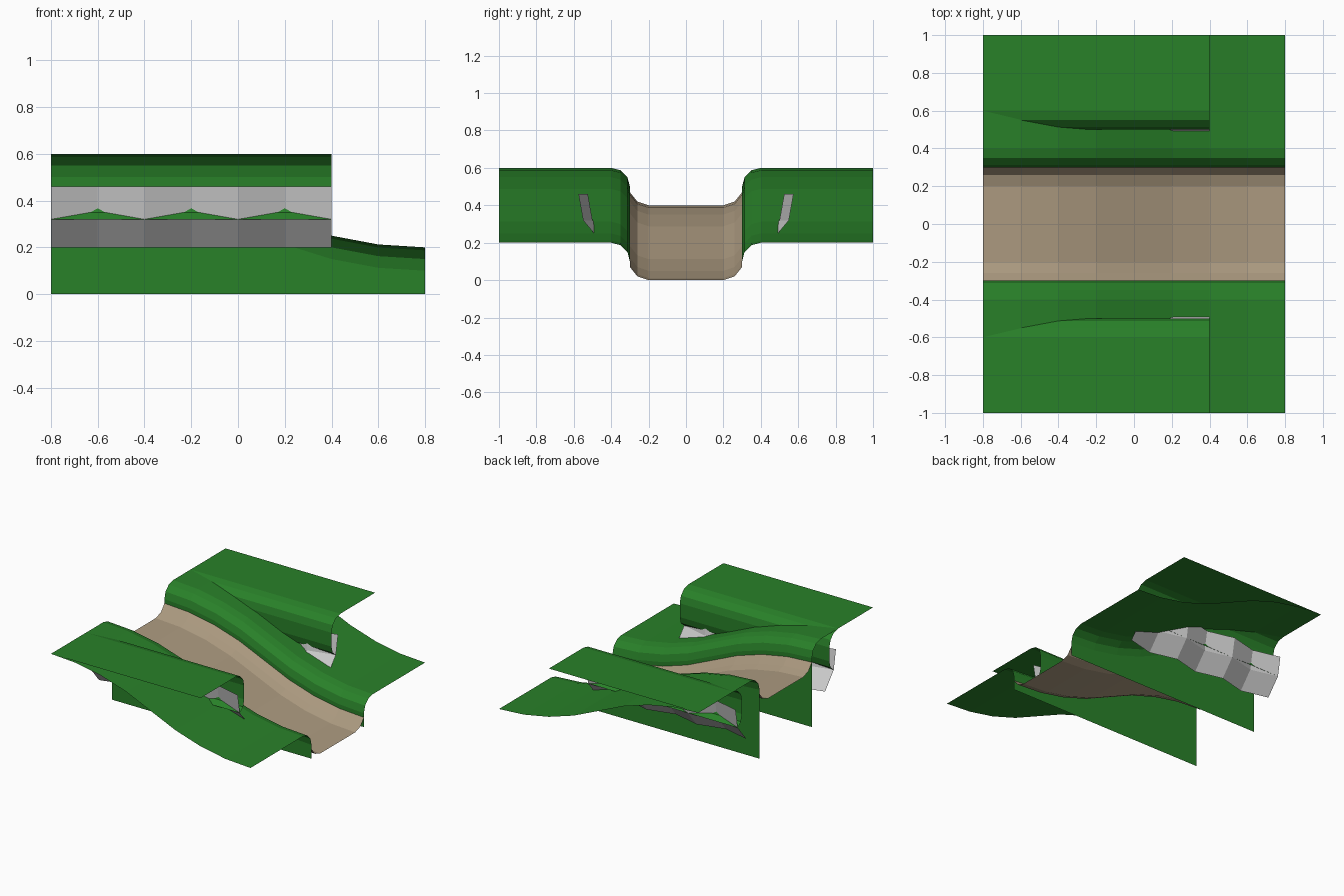
import bpy

if "Cube" in bpy.data.objects:
    bpy.data.objects.remove(bpy.data.objects["Cube"])


def material(name, rgb):
    m = bpy.data.materials.new(name)
    m.diffuse_color = (*rgb, 1)
    m.use_nodes = True
    m.node_tree.nodes["Principled BSDF"].inputs["Base Color"].default_value = m.diffuse_color
    return m


GRASS = material("grass", (0.022, 0.22, 0.022))
DIRT = material("dirt", (0.42, 0.33, 0.22))


def sheet(name, xs, profile, side=1, mat=None):
    """Loft profile(x) -> [(y, z), ...] along xs; side mirrors it across y = 0."""
    rows = [profile(i, x) for i, x in enumerate(xs)]
    n = len(rows[0])
    verts = [(x, side * y, z) for x, row in zip(xs, rows) for y, z in row]
    faces = []
    for i in range(len(xs) - 1):
        for j in range(n - 1):
            a, b = i * n + j, (i + 1) * n + j
            f = (a, b, b + 1, a + 1)
            faces.append(f if side > 0 else f[::-1])
    me = bpy.data.meshes.new(name)
    me.from_pydata(verts, [], faces)
    ob = bpy.data.objects.new(name, me)
    bpy.context.collection.objects.link(ob)
    if mat:
        me.materials.append(mat)
    return ob


def slope(x):
    """Eased descent of the path from 0.4 to 0."""
    t = (x + 0.8) / 1.6
    return 0.4 * (1 - 2 * t * t if t < 0.5 else 2 * (1 - t) ** 2)


full = [-0.8 + 0.2 * i for i in range(9)]
short = full[:7]

# Sunken dirt path
half = [(0.2, 0), (0.26, 0.02), (0.3, 0.07)]
section = [(-y, z) for y, z in reversed(half)] + half
sheet("dirt_path", full, lambda i, x: [(y, slope(x) + z) for y, z in section], 1, DIRT)

# Profiles run from the path outwards
bank = [(0.3, 0.1), (0.313, 0.15), (0.35, 0.187), (0.4, 0.2), (1.0, 0.2)]
ledge = [(0.55, 0.32), (0.513, 0.35), (0.5, 0.4), (0.5, 0.5),
         (0.513, 0.55), (0.55, 0.587), (0.6, 0.6), (1.0, 0.6)]
rock = [(0.4, 0.2), (0.5, 0.32), (0.525, 0.46)]

for side, label in ((1, "back"), (-1, "front")):
    # Grass bank sloping with the path, with a straight wall down to the base
    sheet(f"grass_bank_{label}", full,
          lambda i, x: [(0.3, 0)] + [(y, slope(x) + z) for y, z in bank], side, GRASS)
    # Level grass ledge with a rolled lip
    sheet(f"grass_ledge_{label}", short, lambda i, x: ledge, side, GRASS)
    # Faceted rock face under the ledge
    sheet(f"rock_face_{label}", short,
          lambda i, x: [(y + (0.05 if i % 2 == 0 else 0), z) for y, z in rock], side)
